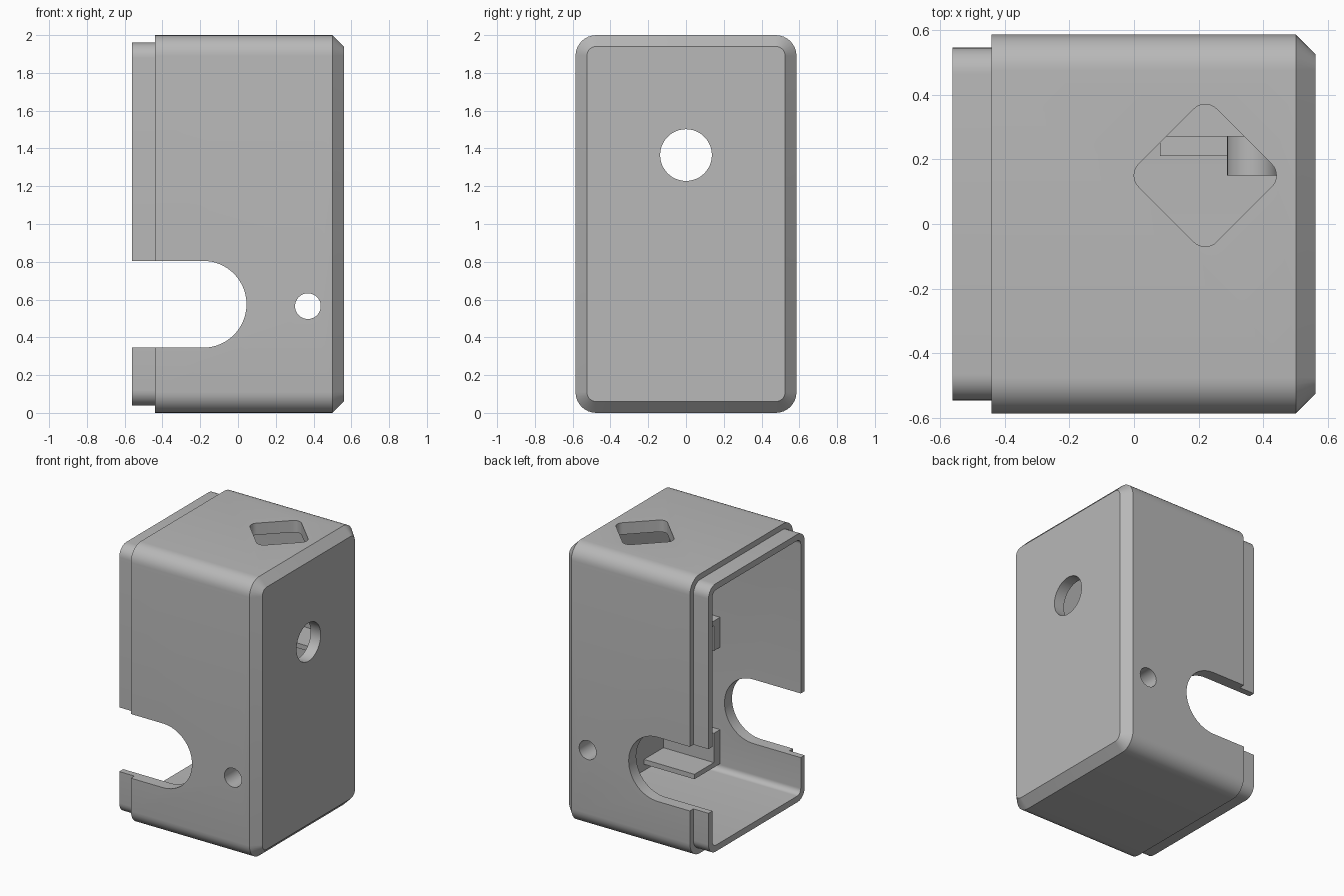
import bpy, bmesh
from math import cos, sin, pi, radians
from mathutils import Vector, Matrix

cube = bpy.data.objects.get("Cube")
if cube:
    bpy.data.objects.remove(cube, do_unlink=True)

grey = bpy.data.materials.new("plain grey")
grey.use_nodes = True
GREY = (0.48, 0.48, 0.48, 1)
grey.diffuse_color = GREY
grey.node_tree.nodes["Principled BSDF"].inputs["Base Color"].default_value = GREY


def rounded_rect(w, h, r, steps=8):
    """Outline of a centred rounded rectangle with half sizes w and h."""
    pts = []
    for q, (sx, sy) in enumerate([(1, 1), (-1, 1), (-1, -1), (1, -1)]):
        for i in range(steps + 1):
            a = (q + i / steps) * pi / 2
            pts.append((sx * (w - r) + r * cos(a), sy * (h - r) + r * sin(a)))
    return pts


def loft(name, rings):
    """Skin a list of equal-length rings of 3D points and cap both ends."""
    bm = bmesh.new()
    loops = [[bm.verts.new(p) for p in ring] for ring in rings]
    n = len(loops[0])
    for a, b in zip(loops, loops[1:]):
        for i in range(n):
            j = (i + 1) % n
            bm.faces.new((a[i], a[j], b[j], b[i]))
    bm.faces.new(loops[0])
    bm.faces.new(loops[-1])
    bmesh.ops.recalc_face_normals(bm, faces=bm.faces)
    mesh = bpy.data.meshes.new(name)
    bm.to_mesh(mesh)
    bm.free()
    mesh.materials.append(grey)
    obj = bpy.data.objects.new(name, mesh)
    bpy.context.collection.objects.link(obj)
    return obj


def section(x, w, h, r):
    return [(x, y, 1 + z) for y, z in rounded_rect(w, h, r)]


def rod(name, start, end, radius, sides=48):
    """Round bar between two points on one axis."""
    start, end = Vector(start), Vector(end)
    turn = (end - start).to_track_quat('Z', 'Y')
    circle = [turn @ Vector((radius * cos(2 * pi * i / sides),
                             radius * sin(2 * pi * i / sides), 0)) for i in range(sides)]
    return loft(name, [[p + c for c in circle] for p in (start, end)])


def cut(target, cutter, keep=False):
    mod = target.modifiers.new("cut", 'BOOLEAN')
    mod.operation = 'DIFFERENCE'
    mod.solver = 'EXACT'
    mod.object = cutter
    bpy.context.view_layer.objects.active = target
    bpy.ops.object.modifier_apply(modifier=mod.name)
    if not keep:
        bpy.data.objects.remove(cutter, do_unlink=True)


def smooth(obj):
    bpy.ops.object.select_all(action='DESELECT')
    obj.select_set(True)
    bpy.context.view_layer.objects.active = obj
    bpy.ops.object.shade_smooth_by_angle(angle=radians(30))


# Case body: stepped lip at the open end, chamfer at the closed end
body = loft("case_body", [
    section(-0.56, 0.545, 0.96, 0.08), section(-0.44, 0.545, 0.96, 0.08),
    section(-0.44, 0.585, 1.0, 0.11), section(0.5, 0.585, 1.0, 0.11),
    section(0.56, 0.525, 0.94, 0.05)])
cut(body, loft("cavity_cutter", [section(x, 0.5, 0.915, 0.04) for x in (-0.7, 0.48)]))

# Slot with a round end through both side walls
SLOT_X, SLOT_Z, SLOT_R = -0.185, 0.575, 0.23
arc = [(SLOT_X + SLOT_R * cos(a), SLOT_Z + SLOT_R * sin(a))
       for a in (-pi / 2 + pi * i / 32 for i in range(33))]
slot = [(-0.8, SLOT_Z - SLOT_R)] + arc + [(-0.8, SLOT_Z + SLOT_R)]
cut(body, loft("slot_cutter", [[(x, y, z) for x, z in slot] for y in (-0.8, 0.8)]))

# Round hole in the closed end
cut(body, rod("end_hole_cutter", (0.3, 0, 1.365), (0.8, 0, 1.365), 0.137))

# Rounded diamond opening in the top
turn = Matrix.Rotation(pi / 4, 2)
diamond = [turn @ Vector(p) for p in rounded_rect(0.17, 0.17, 0.05)]
cut(body, loft("diamond_cutter", [[(0.22 + p.x, 0.15 + p.y, z) for p in diamond]
                                  for z in (1.8, 2.2)]))

# Screw hole through both sides, with a boss inside each wall
BOSS_X, BOSS_Z = 0.37, 0.565
screw = rod("screw_cutter", (BOSS_X, -0.8, BOSS_Z), (BOSS_X, 0.8, BOSS_Z), 0.068)
screw.hide_render = True
cut(body, screw, keep=True)
smooth(body)
for side, s in (("front", -1), ("back", 1)):
    boss = rod(side + "_screw_boss", (BOSS_X, s * 0.51, BOSS_Z), (BOSS_X, s * 0.15, BOSS_Z), 0.082)
    cut(boss, screw, keep=True)
    smooth(boss)
bpy.data.objects.remove(screw, do_unlink=True)

# Inner L-shaped brackets: (name, shelf reach, shelf height, shelf side, flange end)
BRACKETS = [("lower", 0.21, 0.13, 0.165, 0.375), ("upper", 0.27, 1.18, 1.145, 0.965)]
for side, s in (("front", -1), ("back", 1)):
    for name, reach, outer, inner, end in BRACKETS:
        profile = [(0.51, outer), (reach, outer), (reach, inner),
                   (0.43, inner), (0.43, end), (0.51, end)]
        loft(f"{side}_{name}_bracket",
             [[(x, s * y, z) for y, z in profile] for x in (0.08, 0.49)])
